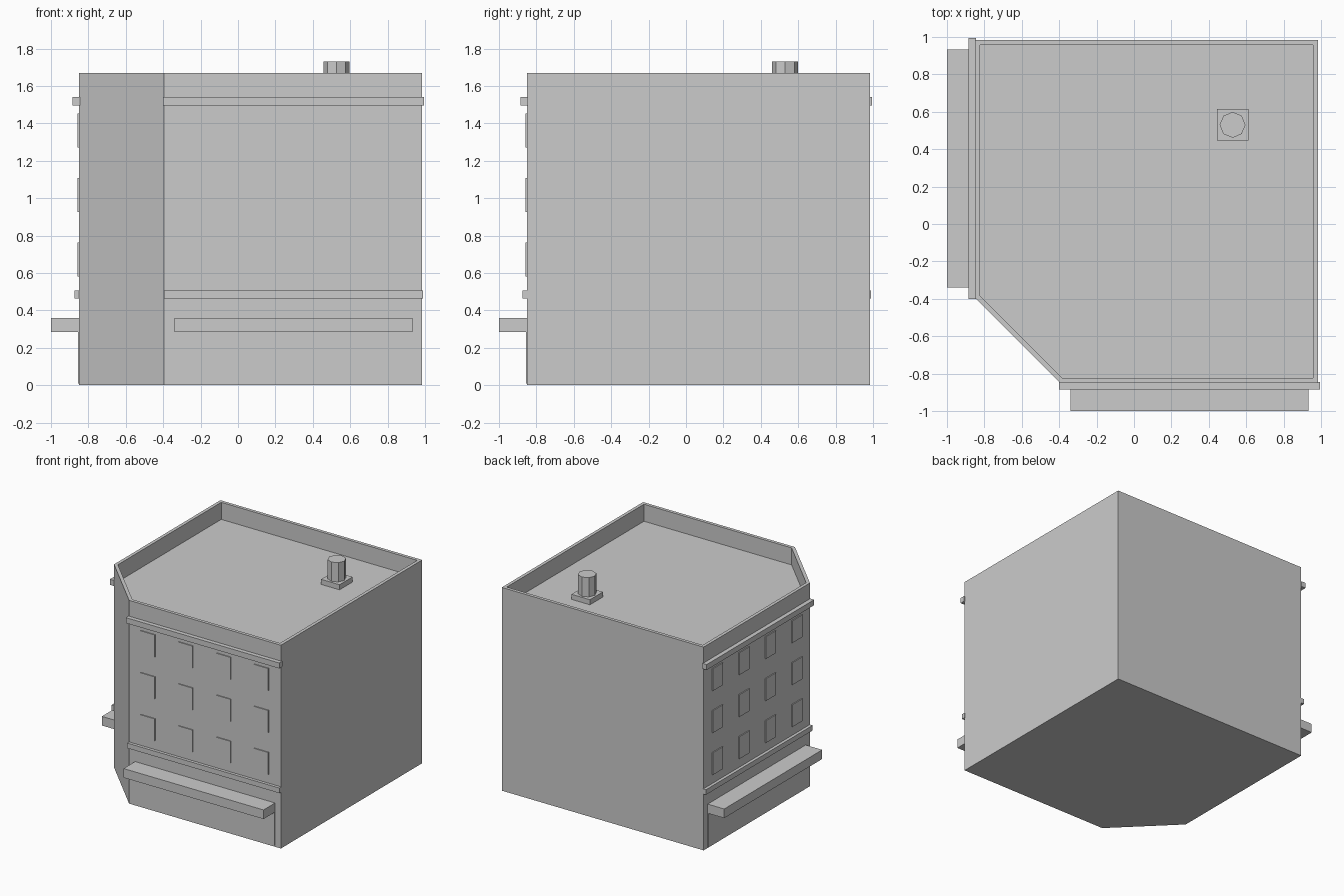
import bpy
import bmesh

cube = bpy.data.objects.get("Cube")
if cube:
    bpy.data.objects.remove(cube, do_unlink=True)

# Single plaster colour
GREY = (0.6, 0.6, 0.6, 1.0)
plaster = bpy.data.materials.new("plain_grey")
plaster.use_nodes = True
plaster.diffuse_color = GREY
plaster.node_tree.nodes["Principled BSDF"].inputs["Base Color"].default_value = GREY

WALL = -0.85      # plane of both street walls
BACK = 0.985      # plane of both plain walls
CUT = -0.395      # where the corner cut begins
TOP, ROOF = 1.67, 1.53


def finish(bm, name):
    bmesh.ops.recalc_face_normals(bm, faces=bm.faces)
    mesh = bpy.data.meshes.new(name)
    bm.to_mesh(mesh)
    bm.free()
    mesh.materials.append(plaster)
    obj = bpy.data.objects.new(name, mesh)
    bpy.context.collection.objects.link(obj)
    return obj


def box(name, xs, ys, zs):
    bm = bmesh.new()
    bmesh.ops.create_cube(bm, size=1)
    for v in bm.verts:
        v.co = [r[0] if c < 0 else r[1] for c, r in zip(v.co, (xs, ys, zs))]
    return finish(bm, name)


def street_box(name, along, depth, zs):
    """Box standing out of the front wall, repeated on the right-hand wall."""
    out = (WALL - depth, WALL + 0.004)
    box("front_" + name, along, out, zs)
    box("right_" + name, out, along, zs)


# Building body with cut corner, parapet and sunken roof
bm = bmesh.new()
plan = [(CUT, WALL), (BACK, WALL), (BACK, BACK), (WALL, BACK), (WALL, CUT)]
base = bm.faces.new([bm.verts.new((x, y, 0)) for x, y in plan])
walls = bmesh.ops.extrude_face_region(bm, geom=[base], use_keep_orig=True)["geom"]
bmesh.ops.translate(bm, vec=(0, 0, TOP),
                    verts=[g for g in walls if isinstance(g, bmesh.types.BMVert)])
bmesh.ops.recalc_face_normals(bm, faces=bm.faces)
roof = max(bm.faces, key=lambda f: f.calc_center_median().z)
bmesh.ops.inset_region(bm, faces=[roof], thickness=0.027, use_even_offset=True)
# Second ring gives the parapet its inner wall
ring = bmesh.ops.extrude_discrete_faces(bm, faces=[roof])["faces"]
bmesh.ops.translate(bm, vec=(0, 0, ROOF - TOP), verts=ring[0].verts[:])
finish(bm, "building_body")

# Cornices, awnings and shopfront panels
street_box("upper_cornice", (-0.4, 0.995), 0.035, (1.495, 1.54))
street_box("lower_cornice", (CUT, 0.99), 0.025, (0.465, 0.507))
street_box("awning", (-0.34, 0.932), 0.15, (0.285, 0.36))
street_box("shopfront", (-0.34, 0.932), 0.005, (0.01, 0.3))

# Window grid
for row, z in enumerate((0.671, 1.016, 1.361)):
    for col in range(4):
        x = -0.222 + col * 0.344
        street_box(f"window_{row}_{col}", (x - 0.065, x + 0.065), 0.008,
                   (z - 0.091, z + 0.091))

# Chimney on a square footing
cx, cy, half = 0.527, 0.53, 0.084
box("chimney_footing", (cx - half, cx + half), (cy - half, cy + half), (ROOF, 1.572))
bm = bmesh.new()
bmesh.ops.create_cone(bm, cap_ends=True, segments=8, radius1=0.069,
                      radius2=0.069, depth=0.16)
bmesh.ops.translate(bm, vec=(cx, cy, 1.65), verts=bm.verts)
finish(bm, "chimney_flue")
